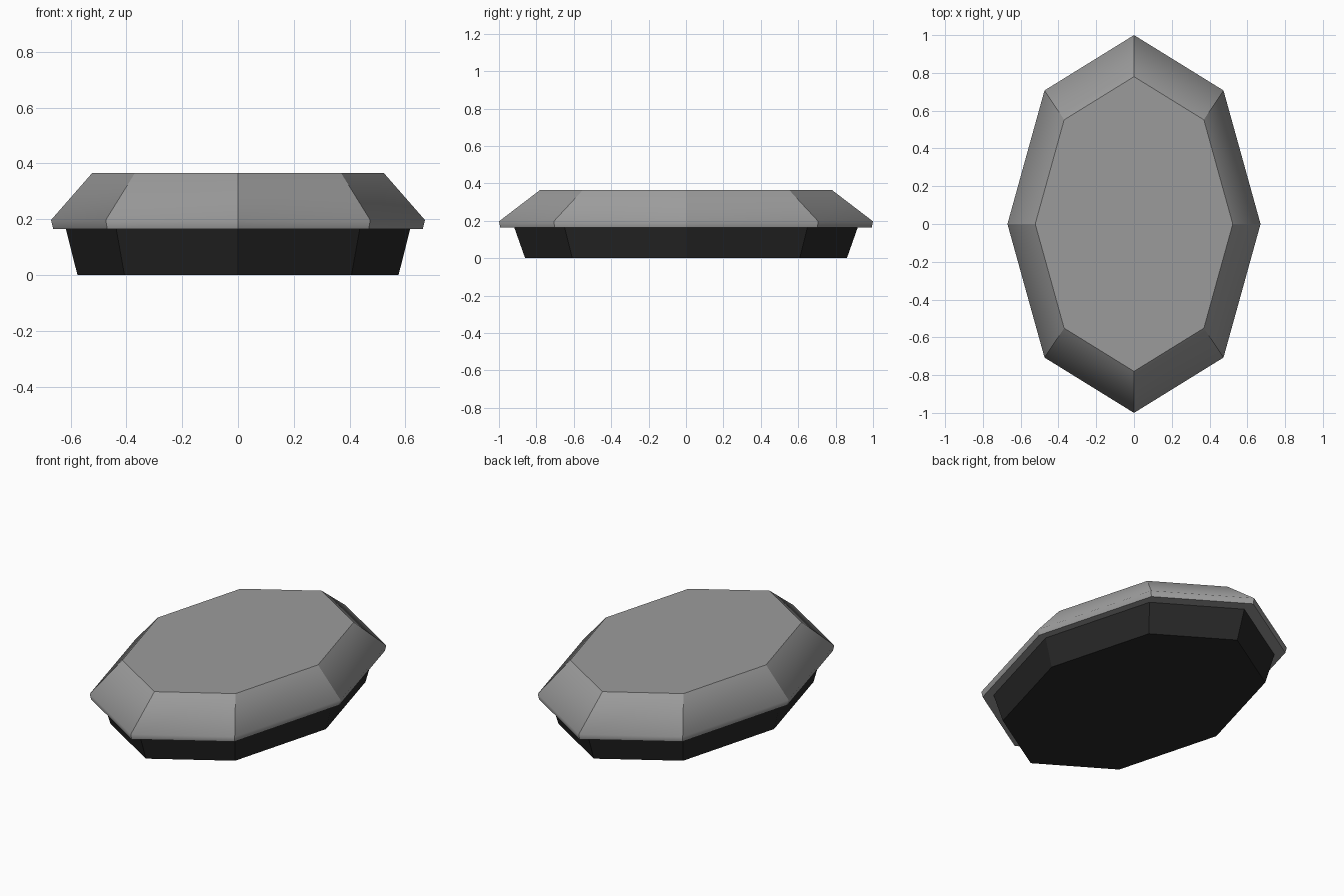
import bpy, bmesh, math

SIDES = 8

cube = bpy.data.objects.get("Cube")
if cube:
    bpy.data.objects.remove(cube, do_unlink=True)


def make_material(name, value):
    mat = bpy.data.materials.new(name)
    mat.use_nodes = True
    colour = (value, value, value, 1)
    mat.diffuse_color = colour
    mat.node_tree.nodes["Principled BSDF"].inputs["Base Color"].default_value = colour
    return mat


def faceted_solid(name, rings, mat, soft_ring=None):
    """Loft stretched octagons (x radius, y radius, z) and cap both ends."""
    bm = bmesh.new()
    loops = []
    for rx, ry, z in rings:
        angles = [math.tau * i / SIDES for i in range(SIDES)]
        loops.append([bm.verts.new((rx * math.cos(a), ry * math.sin(a), z)) for a in angles])
    for low, high in zip(loops, loops[1:]):
        for i in range(SIDES):
            j = (i + 1) % SIDES
            bm.faces.new((low[i], low[j], high[j], high[i]))
    bm.faces.new(loops[0][::-1])
    bm.faces.new(loops[-1])
    # Only the rim edge blends smoothly; every other edge stays crisp
    soft = set(loops[soft_ring]) if soft_ring is not None else set()
    for face in bm.faces:
        face.smooth = bool(soft & set(face.verts))
    for edge in bm.edges:
        edge.smooth = all(v in soft for v in edge.verts)
    mesh = bpy.data.meshes.new(name)
    bm.to_mesh(mesh)
    bm.free()
    mesh.materials.append(mat)
    obj = bpy.data.objects.new(name, mesh)
    bpy.context.collection.objects.link(obj)
    return obj


stone_grey = make_material("stone grey", 0.33)
dark_grey = make_material("dark grey", 0.02)

# Dark base flaring upward
faceted_solid("base", [(0.575, 0.86, 0), (0.618, 0.92, 0.17)], dark_grey)

# Grey cap with a short lip and a broad chamfer up to the flat top
faceted_solid("cap", [(0.662, 0.993, 0.165), (0.67, 1, 0.197), (0.523, 0.78, 0.365)],
              stone_grey, soft_ring=1)
